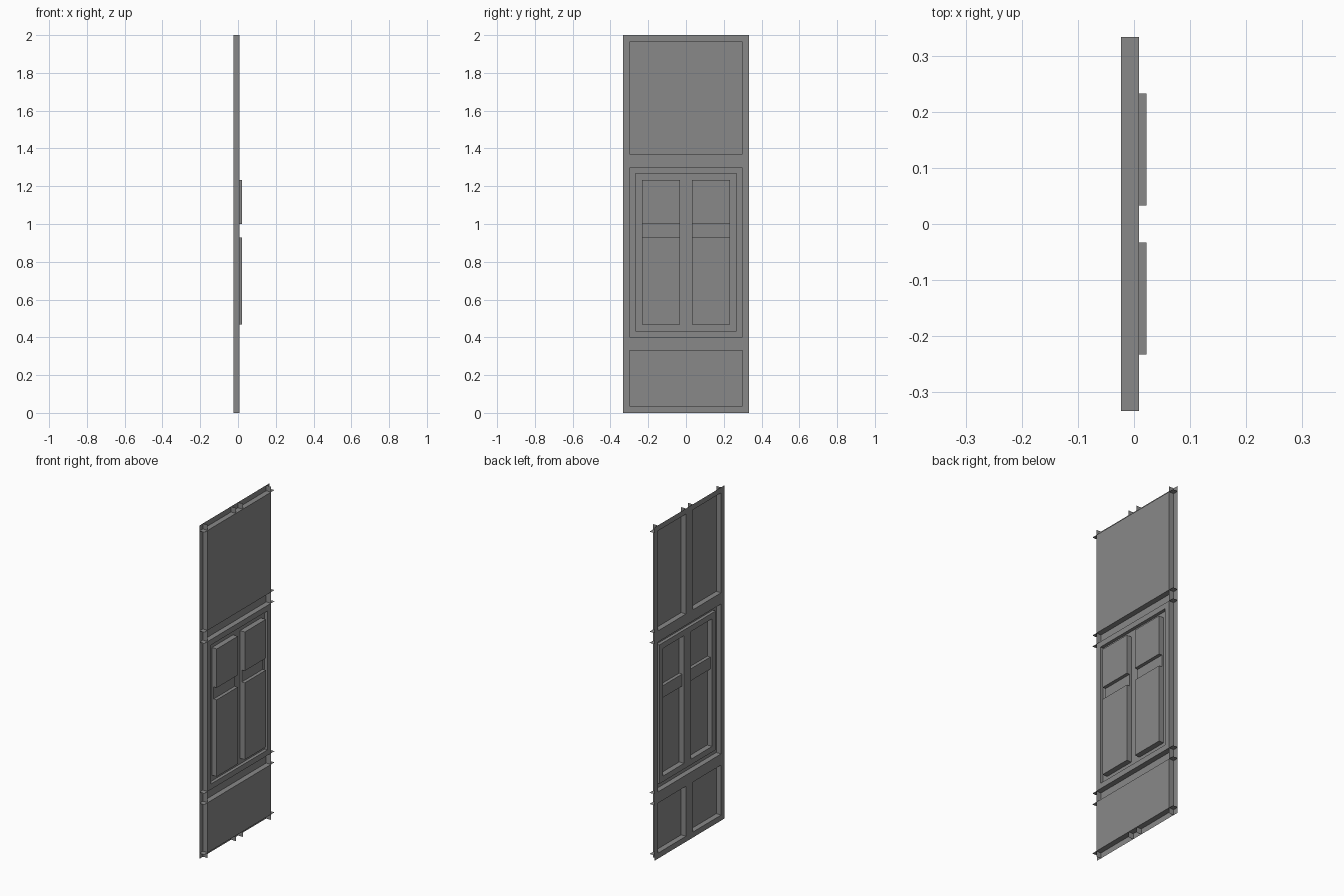
import bpy, bmesh

old = bpy.data.objects.get("Cube")
if old:
    bpy.data.objects.remove(old, do_unlink=True)

GREY = 0.25
mat = bpy.data.materials.new("plain_grey")
mat.use_nodes = True
mat.diffuse_color = (GREY, GREY, GREY, 1)
mat.node_tree.nodes["Principled BSDF"].inputs["Base Color"].default_value = (GREY, GREY, GREY, 1)

# Depth levels, from the decorated side (-x) towards the hollow back (+x)
FRAME, SASH, BAR, PANEL, GLASS = -0.023, -0.01, 0.002, 0.009, 0.022
HALF, TOP = 0.333, 2.0
STILE = 0.3          # inner edge of the stiles
MULL = 0.033         # half width of the centre battens


def make(name, quads):
    """Turn a list of four-cornered sheets into one object."""
    bm = bmesh.new()
    for q in quads:
        bm.faces.new([bm.verts.new(c) for c in q])
    bmesh.ops.remove_doubles(bm, verts=bm.verts, dist=0.0001)
    mesh = bpy.data.meshes.new(name)
    bm.to_mesh(mesh)
    bm.free()
    mesh.materials.append(mat)
    ob = bpy.data.objects.new(name, mesh)
    bpy.context.collection.objects.link(ob)
    return ob


def flat(x, y0, y1, z0, z1):
    """Sheet facing -x."""
    return [(x, y0, z0), (x, y0, z1), (x, y1, z1), (x, y1, z0)]


def side(y, z0, z1, x0, x1, sign):
    """Upright wall facing sign * y."""
    q = [(x0, y, z0), (x1, y, z0), (x1, y, z1), (x0, y, z1)]
    return q if sign < 0 else q[::-1]


def shelf(z, y0, y1, x0, x1, sign):
    """Level wall facing sign * z."""
    q = [(x0, y0, z), (x1, y0, z), (x1, y1, z), (x0, y1, z)]
    return q if sign > 0 else q[::-1]


def loop(y0, y1, z0, z1, x0, x1, out):
    """Four walls round a rectangle; out=1 faces outward, -1 inward."""
    return [side(y0, z0, z1, x0, x1, -out), side(y1, z0, z1, x0, x1, out),
            shelf(z0, y0, y1, x0, x1, -out), shelf(z1, y0, y1, x0, x1, out)]


def ring(x, y, z0, z1, w):
    """Flat rectangular border of width w."""
    return [flat(x, -y, -y + w, z0, z1), flat(x, y - w, y, z0, z1),
            flat(x, -y + w, y - w, z0, z0 + w), flat(x, -y + w, y - w, z1 - w, z1)]


# Hollow stiles, open towards the outer ends
for name, s in (("right_stile", -1), ("left_stile", 1)):
    y0, y1 = sorted((s * STILE, s * HALF))
    make(name, [flat(FRAME, y0, y1, 0, TOP),
                side(s * STILE, 0, TOP, FRAME, PANEL, -s)])

# Hollow rails; their walls run through to the outer ends
rails = {"bottom_rail": (0, 0.033), "lower_rail": (0.333, 0.4),
         "upper_rail": (1.3, 1.367), "top_rail": (1.967, TOP)}
for name, (z0, z1) in rails.items():
    quads = [flat(FRAME, -STILE, STILE, z0, z1)]
    if z0 > 0:
        quads.append(shelf(z0, -HALF, HALF, FRAME, PANEL, -1))
    if z1 < TOP:
        quads.append(shelf(z1, -HALF, HALF, FRAME, PANEL, 1))
    make(name, quads)

# Flat panels with a centre batten, whose walls run to the outer edge
for name, z0, z1, w0, w1 in (("lower", 0.033, 0.333, 0, 0.333),
                             ("upper", 1.367, 1.967, 1.367, TOP)):
    make(name + "_panel", [flat(PANEL, -STILE, STILE, z0, z1)])
    make(name + "_batten", [flat(FRAME, -MULL, MULL, z0, z1),
                            side(-MULL, w0, w1, FRAME, PANEL, -1),
                            side(MULL, w0, w1, FRAME, PANEL, 1)])

# Recessed border round the window, and the raised sash with its mullion
make("window_border", ring(PANEL, STILE, 0.4, 1.3, 0.033))
IN, LOW, HIGH = 0.233, 0.467, 1.233
make("window_sash", ring(SASH, 0.267, 0.433, 1.267, 0.034)
     + loop(-0.267, 0.267, 0.433, 1.267, SASH, PANEL, 1)
     + [flat(SASH, -MULL, MULL, LOW, HIGH)])

# Two casements, each with a glazing bar and two panes
for name, y0, y1 in (("right", -IN, -MULL), ("left", MULL, IN)):
    make(name + "_reveal", loop(y0, y1, LOW, HIGH, SASH, BAR, -1))
    make(name + "_glazing_bar", [flat(BAR, y0, y1, 0.928, 1.0)])
    for part, z0, z1 in (("lower", LOW, 0.928), ("upper", 1.0, HIGH)):
        make(f"{name}_{part}_pane", loop(y0, y1, z0, z1, BAR, GLASS, -1)
             + [flat(GLASS, y0, y1, z0, z1)])
